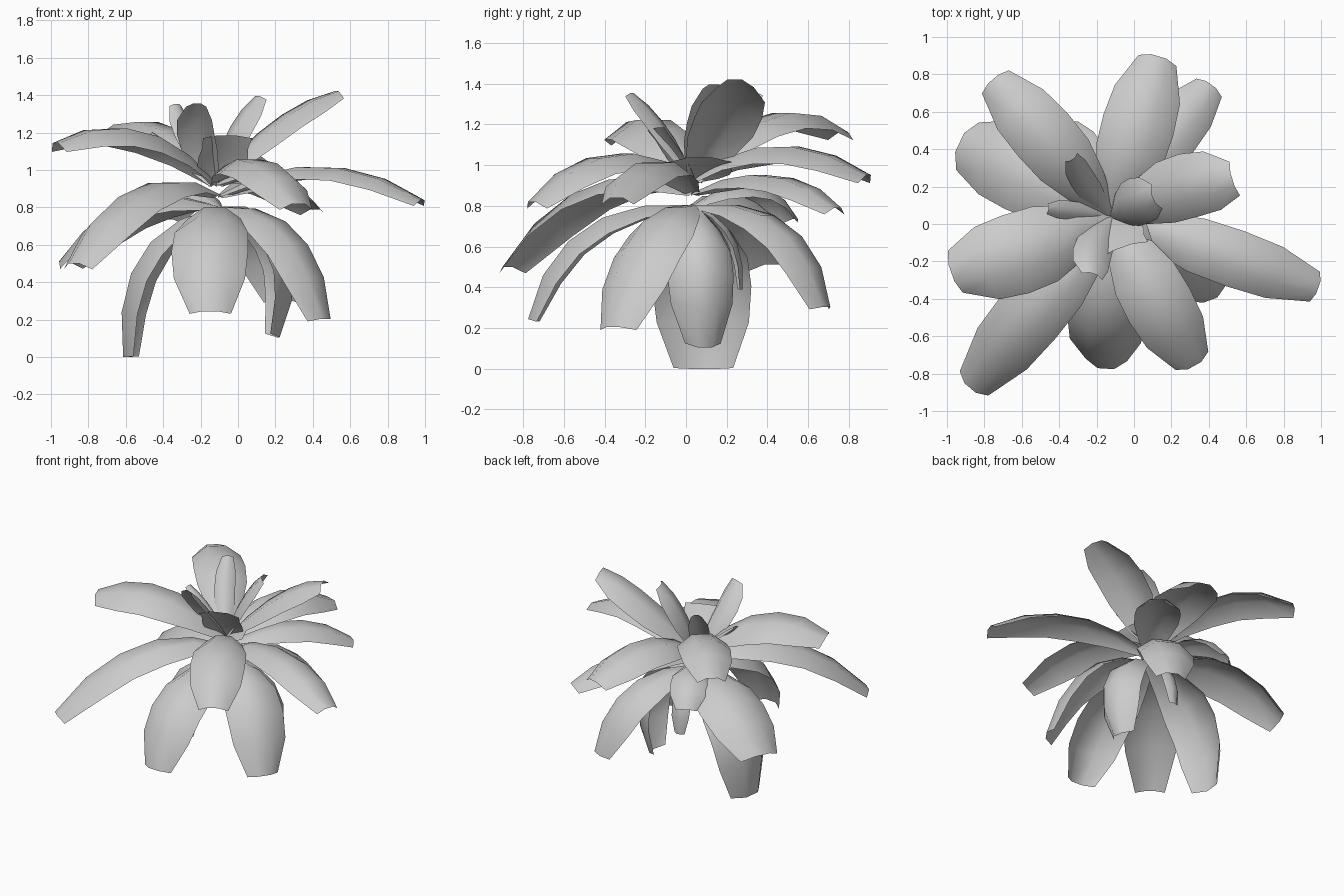
import bpy, bmesh
from mathutils import Vector

cube = bpy.data.objects.get("Cube")
if cube:
    bpy.data.objects.remove(cube)

# Single pale grey leaf material
grey = bpy.data.materials.new("leaf_grey")
grey.use_nodes = True
colour = (0.6, 0.6, 0.6, 1)
grey.diffuse_color = colour
grey.node_tree.nodes["Principled BSDF"].inputs["Base Color"].default_value = colour

WIDTHS = (0.2, 0.68, 0.96, 1.0, 0.93)    # outline from stalk towards the tip
ACROSS = (-1, -0.4, 0.4, 1)              # columns over the blade


def leaf(name, base, mid, tip, width, arch=0.26, end=0.54):
    """Thin arched blade following a curve from base through mid to a blunt tip."""
    base, mid, tip = Vector(base), Vector(mid), Vector(tip)
    ctrl = 2 * mid - (base + tip) / 2
    flat = Vector((tip.x - base.x, tip.y - base.y, 0)).normalized()
    side = Vector((-flat.y, flat.x, 0))
    bm = bmesh.new()
    rows = []
    for i, w in enumerate(WIDTHS + (end,)):
        t = i / len(WIDTHS)
        centre = base * (1 - t) ** 2 + ctrl * (2 * t * (1 - t)) + tip * t * t
        tangent = ((ctrl - base) * (1 - t) + (tip - ctrl) * t).normalized()
        normal = tangent.cross(side)
        half = width * w / 2
        rows.append([bm.verts.new(centre + side * half * a
                                  + normal * half * arch * 2 * (0.4 - a * a))
                     for a in ACROSS])
    for r0, r1 in zip(rows, rows[1:]):
        for j in range(len(ACROSS) - 1):
            bm.faces.new((r0[j], r1[j], r1[j + 1], r0[j + 1]))
    bmesh.ops.recalc_face_normals(bm, faces=bm.faces)
    if sum(f.normal.z for f in bm.faces) < 0:
        bmesh.ops.reverse_faces(bm, faces=bm.faces)
    for f in bm.faces:
        f.smooth = True
    mesh = bpy.data.meshes.new(name)
    bm.to_mesh(mesh)
    bm.free()
    mesh.materials.append(grey)
    obj = bpy.data.objects.new(name, mesh)
    bpy.context.collection.objects.link(obj)


LOW, MID, HIGH = (-0.1, 0.04, 0.8), (-0.1, 0.04, 0.86), (-0.12, 0.04, 0.92)

# Drooping lower leaves
leaf("lower_leaf_front", LOW, (-0.15, -0.48, 0.67), (-0.15, -0.76, 0.24), 0.41)
leaf("lower_leaf_front_right", LOW, (0.26, -0.18, 0.65), (0.46, -0.35, 0.2), 0.4)
leaf("lower_leaf_right", LOW, (0.22, 0.08, 0.55), (0.2, 0.09, 0.11), 0.33, arch=0.42)
leaf("lower_leaf_back", LOW, (0.11, 0.46, 0.69), (0.24, 0.68, 0.3), 0.37)
leaf("lower_leaf_left", LOW, (-0.49, 0.08, 0.52), (-0.59, 0.09, 0.0), 0.49, end=0.6)
leaf("lower_leaf_small", LOW, (-0.12, 0.22, 0.65), (-0.13, 0.27, 0.39), 0.14)

# Spreading middle leaves
leaf("middle_leaf_front_left", MID, (-0.5, -0.42, 0.88), (-0.87, -0.87, 0.49), 0.37)
leaf("middle_leaf_back_left", LOW, (-0.54, 0.27, 0.79), (-0.92, 0.43, 0.5), 0.47, end=0.6)
leaf("middle_leaf_back_right", MID, (0.15, 0.42, 0.93), (0.41, 0.74, 0.78), 0.31)
leaf("middle_leaf_back_small", LOW, (-0.26, 0.32, 0.88), (-0.37, 0.53, 0.73), 0.26)
leaf("middle_leaf_right", MID, (0.44, -0.15, 1.0), (0.98, -0.34, 0.83), 0.31)
leaf("middle_leaf_front", HIGH, (0.1, -0.37, 1.03), (0.32, -0.75, 0.81), 0.37)
leaf("middle_leaf_back", HIGH, (0.0, 0.45, 1.07), (0.13, 0.89, 0.94), 0.39)

# Rising upper leaves
leaf("upper_leaf_left", HIGH, (-0.54, -0.13, 1.18), (-0.97, -0.26, 1.13), 0.44)
leaf("upper_leaf_back_left", HIGH, (-0.42, 0.4, 1.22), (-0.75, 0.77, 1.15), 0.35)
leaf("upper_leaf_right", HIGH, (0.2, 0.18, 1.23), (0.53, 0.24, 1.41), 0.35)

# Small upright heart leaves
leaf("heart_leaf_front", HIGH, (-0.21, -0.11, 1.17), (-0.22, -0.27, 1.35), 0.21)
leaf("heart_leaf_right", HIGH, (-0.03, 0.1, 1.18), (0.11, 0.14, 1.39), 0.26)
leaf("heart_leaf_wide", HIGH, (-0.09, -0.04, 1.05), (-0.06, -0.13, 1.18), 0.28, arch=0.1, end=1)
leaf("heart_leaf_side", HIGH, (-0.02, 0.06, 0.98), (0.06, 0.07, 1.03), 0.33, arch=0.1, end=1)
leaf("heart_leaf_left", HIGH, (-0.31, 0.07, 1.08), (-0.46, 0.08, 1.2), 0.1)
leaf("heart_leaf_back", HIGH, (-0.25, 0.2, 1.15), (-0.33, 0.35, 1.35), 0.14)
